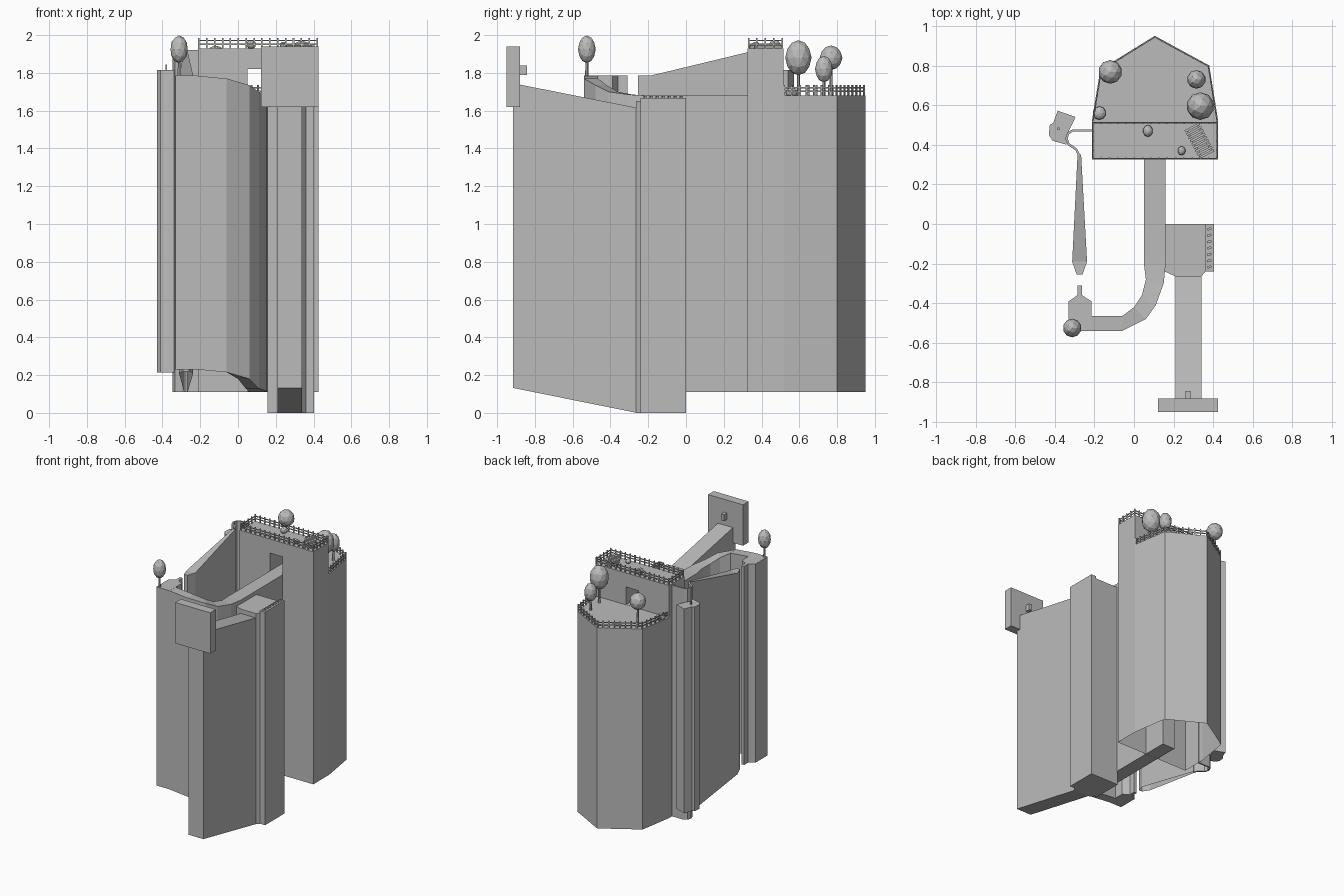
import bpy, bmesh, math
from mathutils import Vector, Matrix

if "Cube" in bpy.data.objects:
    bpy.data.objects.remove(bpy.data.objects["Cube"])

grey = bpy.data.materials.new("stone_grey")
grey.diffuse_color = (0.5, 0.5, 0.5, 1)
grey.use_nodes = True
grey.node_tree.nodes["Principled BSDF"].inputs["Base Color"].default_value = grey.diffuse_color


def finish(name, bm, open_bottom=False):
    bmesh.ops.recalc_face_normals(bm, faces=bm.faces)
    if open_bottom:
        down = [f for f in bm.faces if f.normal.z < -0.7]
        bmesh.ops.delete(bm, geom=down, context='FACES')
    me = bpy.data.meshes.new(name)
    bm.to_mesh(me)
    bm.free()
    me.materials.append(grey)
    ob = bpy.data.objects.new(name, me)
    bpy.context.collection.objects.link(ob)
    return ob


def prism(name, pts, lo, hi, axis='z', open_bottom=False):
    """Extrude an outline along z (xy points) or along y (xz points)."""
    bm = bmesh.new()
    co = (lambda p, h: (p[0], p[1], h)) if axis == 'z' else (lambda p, h: (p[0], h, p[1]))
    a = [bm.verts.new(co(p, lo)) for p in pts]
    b = [bm.verts.new(co(p, hi)) for p in pts]
    bm.faces.new(a)
    bm.faces.new(b)
    for i in range(len(a)):
        j = (i + 1) % len(a)
        bm.faces.new((a[i], a[j], b[j], b[i]))
    return finish(name, bm, open_bottom)


def sweep(name, sections, open_bottom=False):
    """Tall wall from sections: left xy, right xy, top z, bottom z."""
    bm = bmesh.new()
    rings = [[bm.verts.new((*p, z)) for p, z in ((l, t), (r, t), (r, b), (l, b))]
             for l, r, t, b in sections]
    for s, t in zip(rings, rings[1:]):
        for i in range(4):
            j = (i + 1) % 4
            bm.faces.new((s[i], s[j], t[j], t[i]))
    bm.faces.new(rings[0])
    bm.faces.new(rings[-1])
    return finish(name, bm, open_bottom)


def add_box(bm, c, size, rot=0.0):
    m = Matrix.Translation(c) @ Matrix.Rotation(rot, 4, 'Z') @ Matrix.Diagonal((*size, 1))
    bmesh.ops.create_cube(bm, size=1, matrix=m)


def box(name, lo, hi):
    bm = bmesh.new()
    lo, hi = Vector(lo), Vector(hi)
    add_box(bm, (lo + hi) / 2, hi - lo)
    return finish(name, bm)


def fence(name, path, z, h=0.055, gap=0.042):
    bm = bmesh.new()
    for p, q in zip(path, path[1:]):
        p, q = Vector((*p, z)), Vector((*q, z))
        d = q - p
        ang = math.atan2(d.y, d.x)
        for k in (0.4, 0.75):
            add_box(bm, (p + q) / 2 + Vector((0, 0, h * k)), (d.length, 0.005, 0.007), ang)
        n = max(1, round(d.length / gap))
        for i in range(n):
            add_box(bm, p + d * (i / n) + Vector((0, 0, h / 2)), (0.008, 0.008, h), ang)
    return finish(name, bm)


def foliage(name, c, r):
    bm = bmesh.new()
    m = Matrix.Translation(c) @ Matrix.Diagonal((*r, 1))
    bmesh.ops.create_icosphere(bm, subdivisions=2, radius=1, matrix=m)
    return finish(name, bm)


def tree(name, x, y, base, mid, r, rz):
    bm = bmesh.new()
    bmesh.ops.create_cone(bm, cap_ends=True, segments=6, radius1=0.009, radius2=0.006,
                          depth=mid - base, matrix=Matrix.Translation((x, y, (base + mid) / 2)))
    finish(name + "_trunk", bm)
    foliage(name + "_crown", (x, y, mid), (r, r, rz))


# Garden tower, hollow from below, with a gate block on its front
hull = [(-0.213, 0.325), (0.425, 0.325), (0.425, 0.52), (0.38, 0.80),
        (0.105, 0.95), (-0.17, 0.78), (-0.213, 0.52)]
prism("garden_tower", hull, 0.11, 1.68, open_bottom=True)
gate = [(-0.213, 1.68), (0.05, 1.68), (0.05, 1.82), (0.16, 1.82), (0.16, 1.68),
        (0.425, 1.68), (0.425, 1.93), (-0.213, 1.93)]
prism("gate_block", gate, 0.325, 0.515, axis='y')

# Fences on the gate roof and the garden rim
x0, x1 = -0.207, 0.419
fence("roof_fence", [(x0, 0.331), (x1, 0.331), (x1, 0.509), (x0, 0.509), (x0, 0.331)], 1.93)
fence("garden_fence", [(0.419, 0.52), (0.375, 0.796), (0.105, 0.943),
                       (-0.165, 0.776), (-0.207, 0.52)], 1.68)

# Trees and bushes
tree("large_tree", 0.335, 0.595, 1.68, 1.88, 0.07, 0.093)
tree("small_tree", 0.315, 0.73, 1.68, 1.82, 0.047, 0.07)
tree("back_tree", -0.12, 0.768, 1.68, 1.88, 0.06, 0.065)
tree("column_tree", -0.312, -0.525, 1.785, 1.925, 0.047, 0.073)
foliage("garden_bush", (-0.175, 0.56, 1.695), (0.034, 0.034, 0.025))
foliage("roof_bush_a", (0.07, 0.47, 1.95), (0.025, 0.03, 0.025))
foliage("roof_bush_b", (0.24, 0.37, 1.945), (0.02, 0.023, 0.02))

# Slatted bench on the roof
bm = bmesh.new()
turn = math.radians(28)
for i in range(9):
    t = (i - 4) * 0.019
    add_box(bm, (0.33 - t * math.sin(turn), 0.42 + t * math.cos(turn), 1.95), (0.085, 0.012, 0.008), turn)
for s in (-1, 1):
    o = 0.03 * s
    add_box(bm, (0.33 + o * math.cos(turn), 0.42 + o * math.sin(turn), 1.938), (0.01, 0.16, 0.016), turn)
finish("roof_bench", bm)

# Curved path from the gate to the round-tree column
curve = [((0.05, 0.515), (0.16, 0.515), 1.681), ((0.05, -0.20), (0.16, -0.20), 1.68),
         ((0.06, -0.28), (0.15, -0.30), 1.685), ((0.04, -0.36), (0.11, -0.41), 1.70),
         ((0.0, -0.42), (0.06, -0.48), 1.735), ((-0.06, -0.465), (-0.06, -0.54), 1.77),
         ((-0.22, -0.465), (-0.22, -0.54), 1.785)]
sweep("curved_path", [(l, r, t, t - 1.57 + 0.015 * (t > 1.7)) for l, r, t in curve])
prism("end_column", [(-0.33, -0.54), (-0.215, -0.54), (-0.215, -0.39), (-0.262, -0.36), (-0.262, -0.31),
                     (-0.286, -0.31), (-0.286, -0.36), (-0.33, -0.39)], 0.23, 1.785)

# Tapered rising wall on the left
sweep("tapered_wall", [((-0.29, -0.255), (-0.26, -0.255), 1.785, 0.22),
                       ((-0.312, -0.19), (-0.237, -0.19), 1.785, 0.21),
                       ((-0.285, 0.35), (-0.267, 0.35), 1.915, 0.11)], open_bottom=True)

# Thin bent wall joining the tapered wall to the tower
mid = [Vector(p) for p in ((-0.21, 0.472), (-0.31, 0.472), (-0.332, 0.458), (-0.341, 0.432),
                           (-0.33, 0.402), (-0.292, 0.377), (-0.276, 0.345))]
sections = []
for i, p in enumerate(mid):
    d = (mid[min(i + 1, len(mid) - 1)] - mid[max(i - 1, 0)]).normalized()
    n = Vector((-d.y, d.x)) * 0.006
    sections.append((p + n, p - n, 1.92, 0.11))
sweep("bent_wall", sections)

# Side pillar with a small post
prism("side_pillar", [(-0.385, 0.572), (-0.295, 0.54), (-0.338, 0.45), (-0.34, 0.40), (-0.41, 0.42),
                      (-0.43, 0.45), (-0.425, 0.50), (-0.408, 0.51)], 0.215, 1.815)
box("pillar_post", (-0.385, 0.475, 1.81), (-0.375, 0.487, 1.845))

# Landing, its edge strip with notches, ramp and end board
prism("landing", [(0.155, 0.0), (0.155, -0.24), (0.21, -0.265), (0.34, -0.265), (0.36, -0.24),
                  (0.403, -0.24), (0.403, 0.0)], 0.0, 1.65)
box("landing_strip", (0.36, -0.24, 1.6), (0.403, 0.0, 1.668))
bm = bmesh.new()
for i in range(7):
    add_box(bm, (0.38, -0.025 - i * 0.032, 1.672), (0.022, 0.012, 0.012), 0.3)
finish("strip_notches", bm)
sweep("ramp", [((0.21, -0.26), (0.34, -0.26), 1.615, 0.0),
               ((0.21, -0.915), (0.34, -0.915), 1.745, 0.132)])
box("end_board", (0.122, -0.95, 1.62), (0.425, -0.88, 1.94))
box("board_knob", (0.26, -0.88, 1.79), (0.285, -0.842, 1.84))
